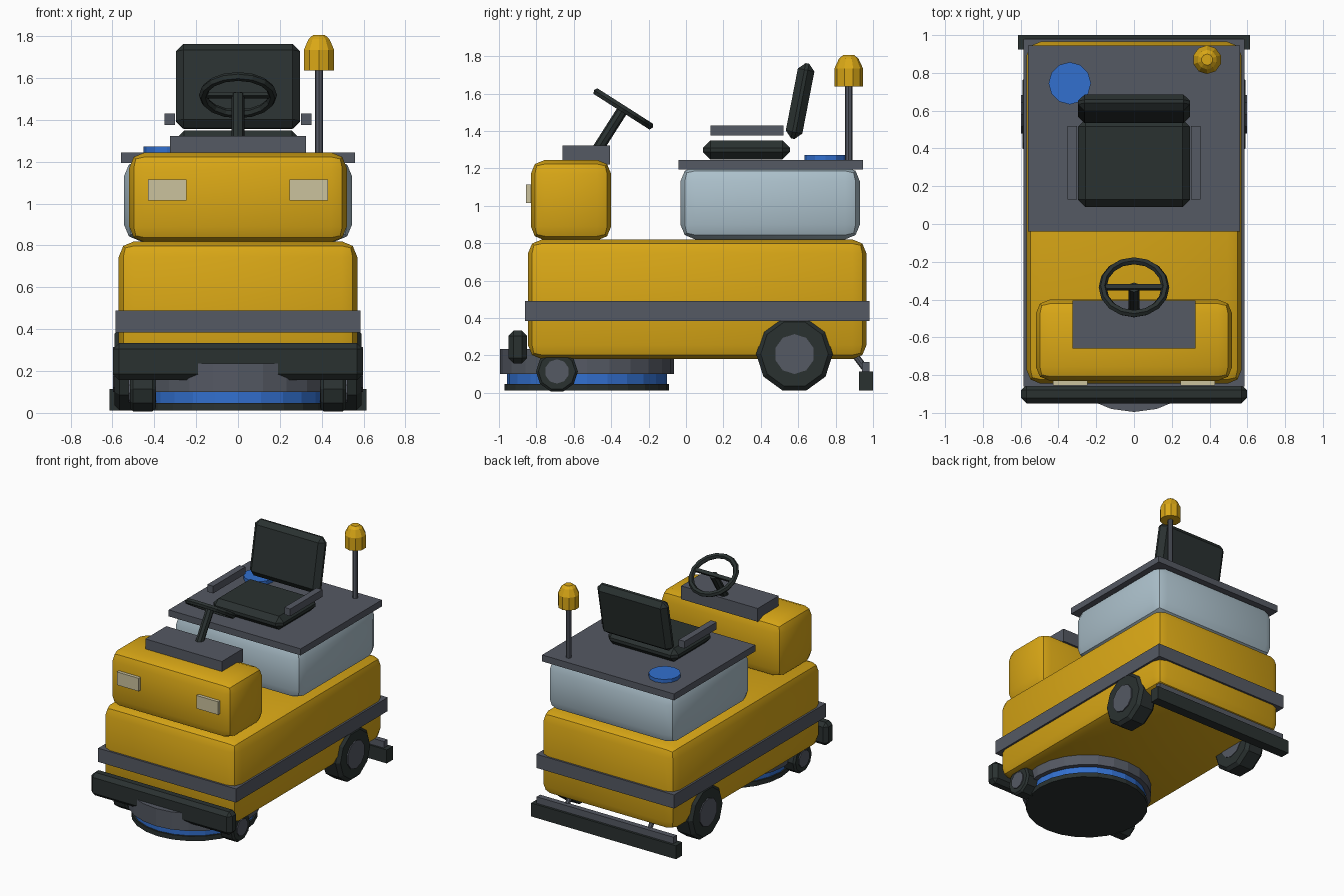
import bpy, bmesh
from math import pi, sin, cos, radians
from mathutils import Vector

if "Cube" in bpy.data.objects:
    bpy.data.objects.remove(bpy.data.objects["Cube"], do_unlink=True)


def material(name, rgb):
    m = bpy.data.materials.new(name)
    m.use_nodes = True
    m.diffuse_color = (*rgb, 1)
    m.node_tree.nodes["Principled BSDF"].inputs["Base Color"].default_value = (*rgb, 1)
    return m


YELLOW = material("yellow_paint", (0.70, 0.39, 0.008))
GREY = material("slate_grey", (0.09, 0.10, 0.125))
BLACK = material("black_rubber", (0.023, 0.031, 0.030))
BLUE = material("blue", (0.032, 0.16, 0.62))
TANK = material("pale_tank", (0.42, 0.54, 0.61))
LENS = material("cream_lens", (0.60, 0.54, 0.34))


def finish(name, bm, mat, loc, rot, smooth=False):
    bmesh.ops.recalc_face_normals(bm, faces=bm.faces)
    mesh = bpy.data.meshes.new(name)
    bm.to_mesh(mesh)
    bm.free()
    mesh.materials.append(mat)
    ob = bpy.data.objects.new(name, mesh)
    ob.location, ob.rotation_euler = loc, rot
    bpy.context.collection.objects.link(ob)
    if smooth:
        bpy.ops.object.select_all(action="DESELECT")
        ob.select_set(True)
        bpy.context.view_layer.objects.active = ob
        bpy.ops.object.shade_smooth_by_angle(angle=radians(35))
    return ob


def box(name, mat, x, y, z, bevel=0, segments=2, rot=(0, 0, 0)):
    """Box from (min, max) ranges, optionally with rounded edges."""
    spans = (x, y, z)
    bm = bmesh.new()
    bmesh.ops.create_cube(bm, size=1)
    bmesh.ops.scale(bm, vec=[b - a for a, b in spans], verts=bm.verts)
    if bevel:
        bmesh.ops.bevel(bm, geom=bm.edges[:], offset=bevel, segments=segments,
                        profile=0.5, affect="EDGES")
    return finish(name, bm, mat, [(a + b) / 2 for a, b in spans], rot, segments > 1 and bevel > 0)


def lathe(name, mat, profile, sides, loc, rot=(0, 0, 0), phase=pi / 2):
    """Faceted turned solid from (radius, height) pairs, capped at both ends."""
    bm = bmesh.new()
    rings = [[bm.verts.new((r * cos(phase + 2 * pi * i / sides),
                            r * sin(phase + 2 * pi * i / sides), h))
              for i in range(sides)] for r, h in profile]
    for low, high in zip(rings, rings[1:]):
        for i in range(sides):
            j = (i + 1) % sides
            bm.faces.new((low[i], low[j], high[j], high[i]))
    bm.faces.new(rings[0])
    bm.faces.new(rings[-1])
    return finish(name, bm, mat, loc, rot)


def rod(name, mat, start, end, radius, sides=8):
    a, b = Vector(start), Vector(end)
    rot = (b - a).to_track_quat("Z", "Y").to_euler()
    return lathe(name, mat, [(radius, 0), (radius, (b - a).length)], sides, a, rot)


# Chassis and front cowl
box("lower_body", YELLOW, (-.57, .57), (-.845, .965), (.18, .82), .075)
box("front_cowl", YELLOW, (-.52, .52), (-.83, -.40), (.815, 1.245), .075)
box("side_bumper_strip", GREY, (-.585, .585), (-.86, .98), (.385, .49))
box("front_bumper", BLACK, (-.597, .597), (-.95, -.85), (.157, .333), .028, 1)
box("console", GREY, (-.325, .325), (-.66, -.405), (1.22, 1.322))

# Water tank, lid and filler cap
box("water_tank", TANK, (-.545, .545), (-.03, .93), (.82, 1.21), .08)
box("tank_lid", GREY, (-.56, .56), (-.04, .945), (1.195, 1.245))
lathe("filler_cap", BLUE, [(.112, 1.24), (.112, 1.272)], 12, (-.34, .745, 0))

# Seat
box("seat_cushion", BLACK, (-.297, .297), (.09, .555), (1.247, 1.35), .04, 1)
box("seat_back", BLACK, (-.297, .297), (.565, .655), (1.355, 1.765), .036, 1,
    (radians(-11), 0, 0))

# Brush deck
CENTRE = (0, -.53, 0)
lathe("brush_cover", GREY, [(.465, .1), (.465, .235)], 24, CENTRE)
lathe("brush_ring", BLUE, [(.428, .045), (.428, .105)], 24, CENTRE)
lathe("brush_pad", BLACK, [(.44, .012), (.44, .048)], 24, CENTRE)

# Rear squeegee
box("squeegee_blade", BLACK, (-.615, .615), (.925, 1.0), (.012, .115))
box("squeegee_holder", GREY, (-.58, .58), (.94, .982), (.11, .165))

# Paired parts
for side, s in (("left", 1), ("right", -1)):
    def span(a, b):
        return tuple(sorted((s * a, s * b)))

    box(f"{side}_headlight", LENS, span(.245, .43), (-.855, -.81), (1.015, 1.115))
    box(f"{side}_armrest", GREY, span(.302, .352), (.13, .52), (1.375, 1.43))
    rod(f"{side}_squeegee_strut", GREY, (s * .35, .89, .22), (s * .35, .965, .12), .018)

    # Wheels: chamfered tyre plus a slightly proud hub
    for place, r, hub, y, inner, outer in (("rear", .205, .107, .58, .43, .59),
                                           ("front", .112, .065, -.69, .395, .515)):
        half, c = (outer - inner) / 2, r * .12
        spot, turn = (s * (inner + outer) / 2, y, r + .002), (0, s * pi / 2, 0)
        lathe(f"{side}_{place}_tyre", BLACK,
              [(r - c, -half), (r, c - half), (r, half - c), (r - c, half)], 10, spot, turn)
        lathe(f"{side}_{place}_hub", GREY,
              [(hub, -half - .004), (hub, half + .008)], 10, spot, turn, 0)

# Steering column and wheel
HUB = Vector((0, -.335, 1.518))
TILT = radians(-32.5)
rod("steering_column", BLACK, (0, -.475, 1.298), HUB, .03)
bpy.ops.mesh.primitive_torus_add(major_segments=16, minor_segments=6, major_radius=.166,
                                 minor_radius=.021, location=HUB, rotation=(TILT, 0, 0))
wheel = bpy.context.object
wheel.name = "steering_wheel_rim"
wheel.data.materials.append(BLACK)
box("steering_wheel_spoke", BLACK, (-.16, .16), (HUB.y - .013, HUB.y + .013),
    (HUB.z - .01, HUB.z + .01), rot=(TILT, 0, 0))

# Warning beacon
rod("beacon_pole", GREY, (.387, .87, 1.24), (.387, .87, 1.65), .02)
lathe("beacon_lamp", YELLOW, [(.076, 1.637), (.076, 1.735), (.052, 1.787), (.03, 1.805)],
      10, (.387, .87, 0))
